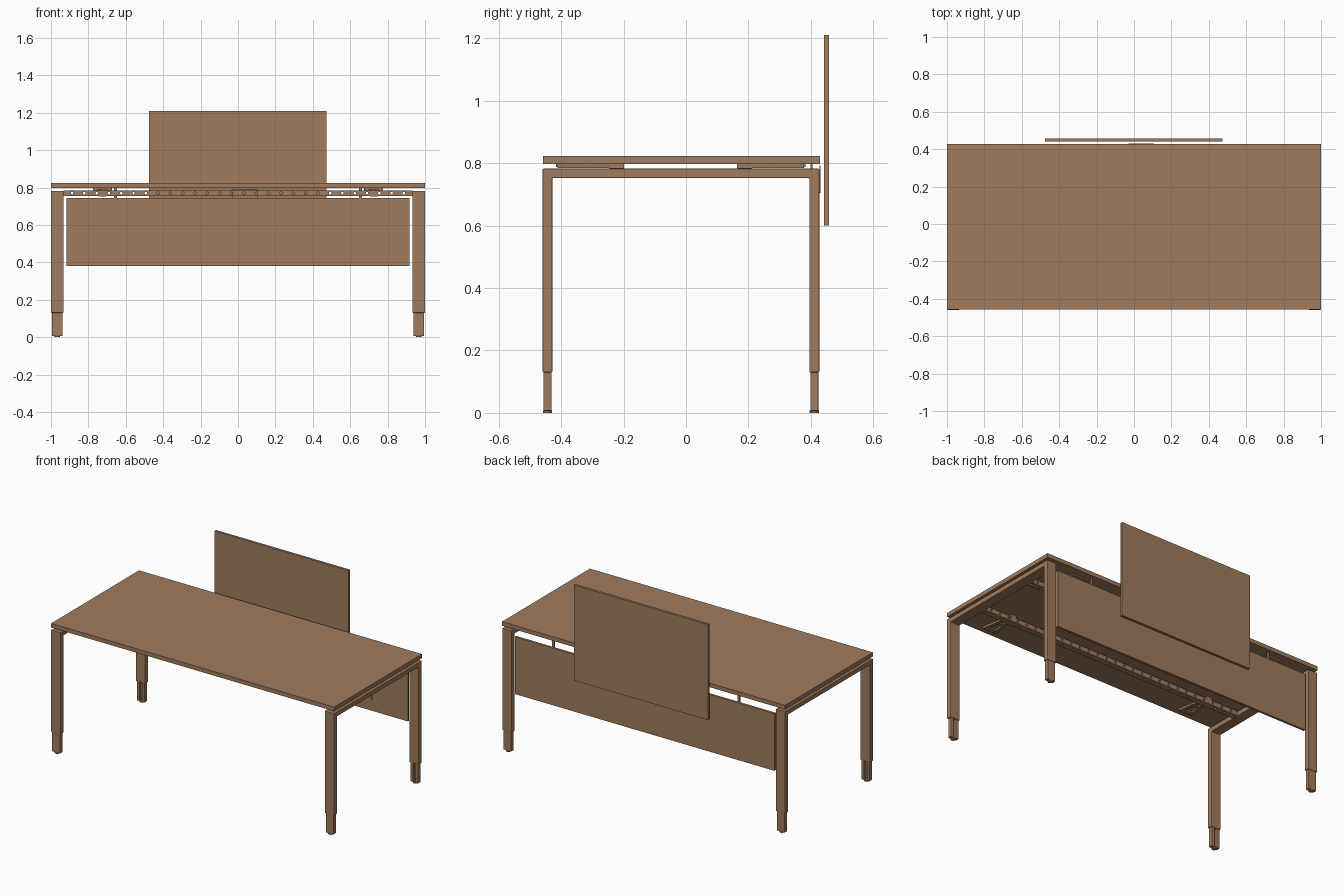
import bpy, bmesh, math

if "Cube" in bpy.data.objects:
    bpy.data.objects.remove(bpy.data.objects["Cube"])

brown = bpy.data.materials.new("warm brown")
brown.diffuse_color = (0.35, 0.2, 0.11, 1)
brown.use_nodes = True
brown.node_tree.nodes["Principled BSDF"].inputs["Base Color"].default_value = brown.diffuse_color


def finish(name, bm, bevel=0.0, mat=brown):
    bmesh.ops.recalc_face_normals(bm, faces=bm.faces)
    me = bpy.data.meshes.new(name)
    bm.to_mesh(me)
    bm.free()
    ob = bpy.data.objects.new(name, me)
    bpy.context.collection.objects.link(ob)
    me.materials.append(mat)
    if bevel:
        m = ob.modifiers.new("soft edges", 'BEVEL')
        m.width, m.segments = bevel, 2
    return ob


def add_box(bm, x0, x1, y0, y1, z0, z1):
    vs = bmesh.ops.create_cube(bm, size=1)['verts']
    for v in vs:
        v.co.x = x1 if v.co.x > 0 else x0
        v.co.y = y1 if v.co.y > 0 else y0
        v.co.z = z1 if v.co.z > 0 else z0
    return vs


def box(name, *b, bevel=0.0):
    bm = bmesh.new()
    add_box(bm, *b)
    return finish(name, bm, bevel)


def prism(name, pts, push, bevel=0.0):
    """Extrude a closed outline of 3D points along push."""
    bm = bmesh.new()
    f = bm.faces.new([bm.verts.new(p) for p in pts])
    ext = bmesh.ops.extrude_face_region(bm, geom=[f])
    bmesh.ops.translate(bm, vec=push, verts=[e for e in ext['geom'] if isinstance(e, bmesh.types.BMVert)])
    return finish(name, bm, bevel)


# Tabletop, desk screen and modesty panel
box("tabletop", -1, 1, -0.458, 0.429, 0.797, 0.823)
box("desk_screen", -0.475, 0.472, 0.442, 0.458, 0.6, 1.21)
box("modesty_panel", -0.918, 0.916, 0.405, 0.42, 0.38, 0.745)
box("screen_bracket", -0.03, 0.105, 0.427, 0.431, 0.705, 0.792)

for s, side in ((-1, "left"), (1, "right")):
    # Side frame: upside-down U, two legs and a top bar
    x0 = 0.933 * s
    u = [(-0.459, 0.13), (-0.459, 0.782), (0.427, 0.782), (0.427, 0.13),
         (0.395, 0.13), (0.395, 0.752), (-0.428, 0.752), (-0.428, 0.13)]
    prism(side + "_leg_frame", [(x0, y, z) for y, z in u], (0.067 * s, 0, 0), 0.003)

    # Telescopic feet: slotted section, open to the inside, on a glide
    for yc, d, end in ((-0.4435, 1, "front"), (0.411, -1, "back")):
        xc = 0.9665 * s
        c = [(-0.028, -0.013), (0.028, -0.013), (0.028, 0.013), (0.009, 0.013),
             (0.009, -0.004), (-0.009, -0.004), (-0.009, 0.013), (-0.028, 0.013)]
        prism(f"{end}_{side}_foot", [(xc + a, yc + b * d, 0.006) for a, b in c],
              (0, 0, 0.14), 0.003)
        bm = bmesh.new()
        bmesh.ops.create_cone(bm, cap_ends=True, segments=20, radius1=0.015,
                              radius2=0.015, depth=0.007)
        bmesh.ops.translate(bm, verts=bm.verts, vec=(xc, yc, 0.0035))
        finish(f"{end}_{side}_glide", bm)

    # Hanger holding the modesty panel under the top
    xh = 0.655 * s
    bm = bmesh.new()
    add_box(bm, xh - 0.008, xh + 0.008, 0.399, 0.405, 0.45, 0.797)
    finish(side + "_panel_hanger", bm)

# Perforated cross beams with clamps and top brackets
for yc, d, end in ((-0.222, -1, "front"), (0.188, 1, "back")):
    bm = bmesh.new()
    add_box(bm, -0.933, 0.933, yc - 0.02, yc + 0.02, 0.755, 0.785)
    beam = finish(end + "_beam", bm)

    # Cutter: rows of holes through the front and the underside, staggered
    bm = bmesh.new()
    for i in range(28):
        x = -0.887 + i * 0.0657
        for dx, upright in ((0, False), (0.033, True)):
            vs = bmesh.ops.create_cone(bm, cap_ends=True, segments=12, radius1=0.007,
                                       radius2=0.007, depth=0.1)['verts']
            if not upright:
                for v in vs:
                    v.co.y, v.co.z = -v.co.z, v.co.y
            bmesh.ops.translate(bm, verts=vs, vec=(x + dx, yc, 0.77))
    cutter = finish(end + "_hole_cutter", bm)
    cutter.hide_render = True
    cutter.hide_set(True)
    m = beam.modifiers.new("holes", 'BOOLEAN')
    m.object, m.operation, m.solver = cutter, 'DIFFERENCE', 'EXACT'

    for s, side in ((-1, "left"), (1, "right")):
        xc = 0.725 * s
        box(f"{end}_{side}_clamp", xc - 0.02, xc + 0.02, yc - 0.024, yc + 0.024, 0.752, 0.797)
        # A-shaped bracket: two splayed arms and a cross piece
        for k in (-1, 1):
            arm = [(xc + k * 0.004, 0.02), (xc + k * 0.022, 0.02),
                   (xc + k * 0.05, 0.19), (xc + k * 0.03, 0.19)]
            prism(f"{end}_{side}_bracket_arm", [(x, yc + d * y, 0.785) for x, y in arm],
                  (0, 0, 0.012))
        for a, b in ((0.09, 0.11), (0.165, 0.195)):
            lo, hi = sorted((yc + d * a, yc + d * b))
            box(f"{end}_{side}_bracket_bar", xc - 0.035, xc + 0.035, lo, hi, 0.788, 0.797)
